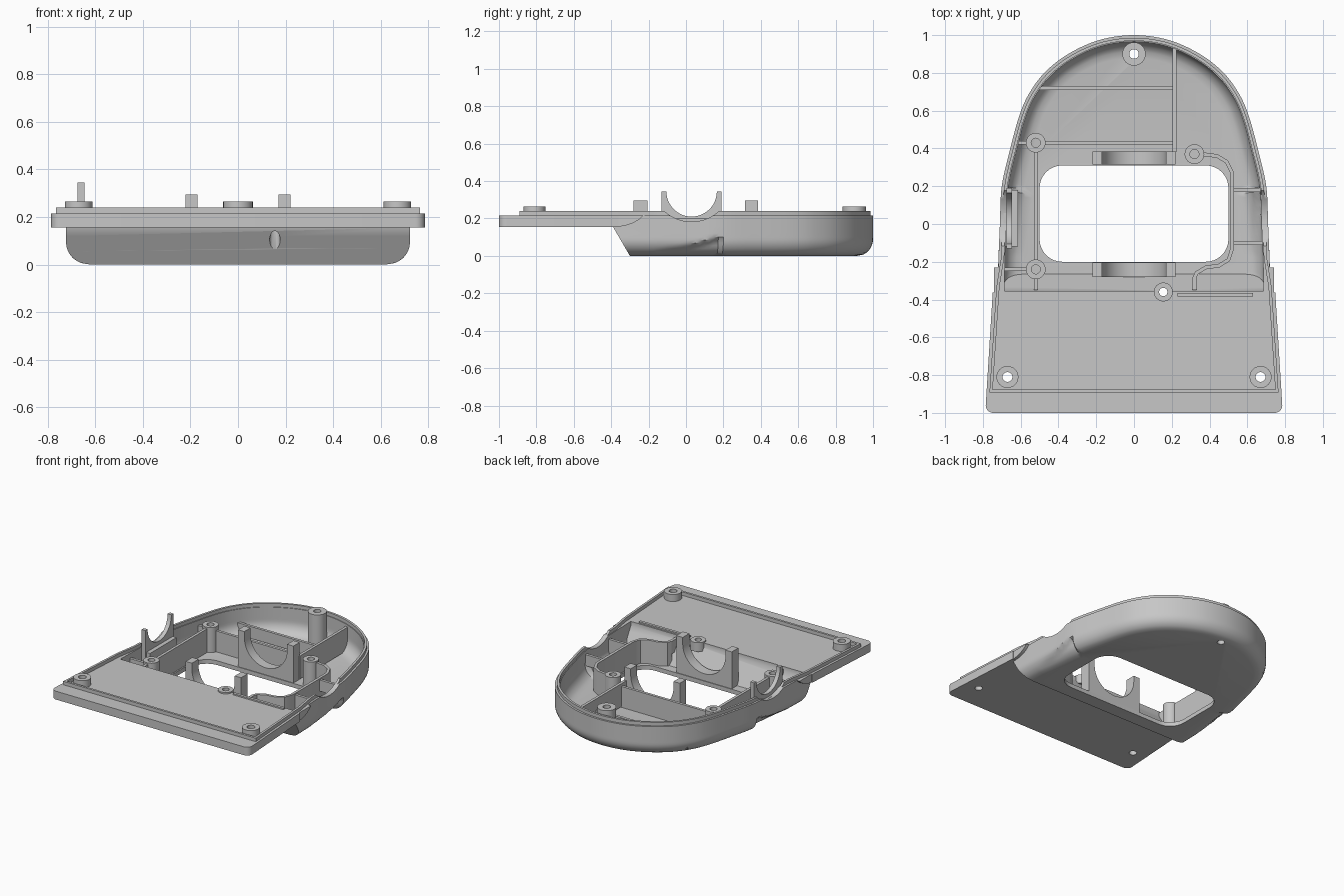
import bpy, bmesh, math
from mathutils import Vector

cube = bpy.data.objects.get("Cube")
if cube:
    bpy.data.objects.remove(cube)

grey = bpy.data.materials.new("plain_grey")
grey.use_nodes = True
grey.diffuse_color = (0.57, 0.57, 0.57, 1)
grey.node_tree.nodes["Principled BSDF"].inputs["Base Color"].default_value = (0.57, 0.57, 0.57, 1)


def loft(name, rings, closed=False):
    """Skin a list of equal rings; cap the ends, or join last to first."""
    bm = bmesh.new()
    rows = [[bm.verts.new(p) for p in ring] for ring in rings]
    n = len(rows[0])
    pairs = list(zip(rows, rows[1:])) + ([(rows[-1], rows[0])] if closed else [])
    for a, b in pairs:
        for i in range(n):
            j = (i + 1) % n
            bm.faces.new((a[i], a[j], b[j], b[i]))
    if not closed:
        bm.faces.new(rows[0])
        bm.faces.new(rows[-1])
    bmesh.ops.recalc_face_normals(bm, faces=bm.faces)
    mesh = bpy.data.meshes.new(name)
    bm.to_mesh(mesh)
    bm.free()
    mesh.materials.append(grey)
    ob = bpy.data.objects.new(name, mesh)
    bpy.context.collection.objects.link(ob)
    return ob


def prism(name, pts, lo, hi, axis="z"):
    place = {"x": lambda a, b, c: (c, a, b), "y": lambda a, b, c: (a, c, b), "z": lambda a, b, c: (a, b, c)}[axis]
    return loft(name, [[place(a, b, c) for a, b in pts] for c in (lo, hi)])


def circle(x, y, r, n=32):
    return [(x + r * math.cos(math.tau * i / n), y + r * math.sin(math.tau * i / n)) for i in range(n)]


def rounded(x0, x1, y0, y1, r, n=8):
    pts = []
    for k, (x, y) in enumerate([(x1 - r, y1 - r), (x0 + r, y1 - r), (x0 + r, y0 + r), (x1 - r, y0 + r)]):
        for i in range(n + 1):
            a = math.pi / 2 * (k + i / n)
            pts.append((x + r * math.cos(a), y + r * math.sin(a)))
    return pts


def inset(pts, dist):
    """Move each point of an anticlockwise outline inward by dist(y)."""
    out = []
    for i, p in enumerate(pts):
        v, a, b = Vector(p), Vector(pts[i - 1]), Vector(pts[(i + 1) % len(pts)])
        d1, d2 = (v - a).normalized(), (b - v).normalized()
        n1, n2 = Vector((-d1.y, d1.x)), Vector((-d2.y, d2.x))
        out.append(tuple(v + (n1 + n2) / (1 + n1.dot(n2)) * dist(p[1])))
    return out


def ribbon(name, path, z0, z1, half=0.01):
    """Thin upright wall along a path."""
    left, right = [], []
    for i, p in enumerate(path):
        d = (Vector(path[min(i + 1, len(path) - 1)]) - Vector(path[max(i - 1, 0)])).normalized()
        side = Vector((-d.y, d.x)) * half
        left.append(tuple(Vector(p) + side))
        right.append(tuple(Vector(p) - side))
    return prism(name, left + right[::-1], z0, z1)


def tube(name, x, y, r, hole, z0, z1):
    return loft(name, [[(*p, z) for p in circle(x, y, rad)]
                       for rad, z in ((r, z0), (r, z1), (hole, z1), (hole, z0))], closed=True)


def cut(ob, cutters):
    """Subtract each cutter, keeping the part whole if a cut fails."""
    bpy.context.view_layer.objects.active = ob
    for c in cutters:
        c.hide_render = True
        before = ob.data.copy()
        mod = ob.modifiers.new("cut", "BOOLEAN")
        mod.operation, mod.solver, mod.object = "DIFFERENCE", "EXACT", c
        bpy.ops.object.modifier_apply(modifier=mod.name)
        if len(ob.data.polygons) < len(before.polygons) / 2:
            ob.data = before


def cradle_profile(lo, hi, z0, z1, wall, cz):
    """Block with a round U cut from the top."""
    mid, r = (lo + hi) / 2, (hi - lo) / 2 - wall
    arc = [(mid + r * math.cos(math.pi * i / 24), cz - r * math.sin(math.pi * i / 24)) for i in range(25)]
    return [(lo, z0), (hi, z0), (hi, z1), (hi - wall, z1)] + arc + [(lo + wall, z1), (lo, z1)]


# Arched outline: left half smoothed, then mirrored
ctrl = [(0.722, -0.39), (0.718, -0.2), (0.71, 0), (0.7, 0.2), (0.655, 0.4), (0.605, 0.58),
        (0.55, 0.7), (0.465, 0.81), (0.34, 0.905), (0.18, 0.975), (0, 1)]
ext = [Vector(p) for p in [ctrl[0]] + ctrl + [(-0.18, 0.975)]]
half = []
for p0, p1, p2, p3 in zip(ext, ext[1:], ext[2:], ext[3:]):
    for i in range(8):
        t = i / 8
        half.append(tuple(0.5 * (2 * p1 + (p2 - p0) * t + (2 * p0 - 5 * p1 + 4 * p2 - p3) * t ** 2
                                 + (3 * p1 - p0 - 3 * p2 + p3) * t ** 3)))


def mirrored(right):
    return right + [(0, 1)] + [(-x, y) for x, y in reversed(right)]


outline = mirrored(half)


def tray_ring(z, thick=0, floor=0):
    """Outline at height z: rounded lower edge, side grooves and sloping front."""
    h = z - floor

    def dist(y):
        low = min(1, max(0, 1 - h / 0.09))
        d = thick + (0.085 if y > 0.195 else 0.1) * (1 - math.sqrt(1 - low * low))
        if y <= 0.195:
            g = max(0, (y + 0.2) / 0.4)
            d += 0.035 * g * min(1, max(0, (0.04 + 0.07 * g * g - h) / 0.02))
        return d

    front = -0.39 + thick + 0.09 * max(0, 1 - h / 0.155)
    ring = []
    for (x, y), (_, y0) in zip(inset(outline, dist), outline):
        if y0 < -0.1:
            y = -0.1 + (y0 + 0.1) * (-0.1 - front) / 0.29
        ring.append((x, y, z))
    return ring


# Hollow tray
levels = [0.215, 0.155, 0.12, 0.1, 0.085, 0.07, 0.055, 0.04, 0.028, 0.016, 0.007, 0]
outer = [tray_ring(z) for z in reversed(levels)]
inner = [tray_ring(0.215, 0.035, 0.03)] + [tray_ring(z + 0.03, 0.035, 0.03) for z in levels[1:]]
tray = loft("tray_shell", outer + inner)

# Front plate with rounded front corners
corner = [(0.785 - 0.04 + 0.04 * math.sin(a), -0.96 - 0.04 * math.cos(a))
          for a in [math.pi / 2 * i / 6 for i in range(7)]]
right = corner + [(0.748, -0.362)]
plate = prism("front_plate", right + [(-x, y) for x, y in reversed(right)], 0.155, 0.215)

# Raised lip around the whole top
lip_line = mirrored([(0.78, -0.905), (0.742, -0.33)] + [p for p in half if p[1] > -0.2])
lip = loft("top_lip", [[(*p, z) for p in inset(lip_line, lambda y, d=d: d)]
                       for d, z in ((0.014, 0.2), (0.014, 0.24), (0.03, 0.24), (0.03, 0.2))], closed=True)

# Side flanges that fade into the tray
flange = [(-0.38, 0.155), (-0.33, 0.16), (-0.28, 0.177), (-0.25, 0.195), (-0.23, 0.215), (-0.38, 0.215)]
for side, name in ((1, "left"), (-1, "right")):
    prism(name + "_flange", flange, side * 0.7, side * 0.742, "x")

# Openings: window, screw holes and side notches
window = prism("window_cutter", rounded(-0.5, 0.5, -0.2, 0.31, 0.12), -0.1, 0.15)
notch = prism("notch_cutter", circle(0.03, 0.4, 0.217, 64), -1, 1, "x")
back_hole = prism("back_hole_cutter", circle(0, 0.9, 0.025), -0.1, 0.5)
mid_hole = prism("middle_hole_cutter", circle(0.155, -0.36, 0.022), -0.1, 0.5)
front_holes = [prism("front_hole_cutter", circle(s * 0.67, -0.81, 0.026), -0.1, 0.5) for s in (1, -1)]
cut(tray, [window, notch, back_hole, mid_hole])
cut(plate, [mid_hole] + front_holes)
cut(lip, [notch])
for c in [window, notch, back_hole, mid_hole] + front_holes:
    bpy.data.objects.remove(c)

# Screw bosses
for name, x, y, r, hole, z0, z1 in [
        ("back_boss", 0, 0.9, 0.062, 0.025, 0.025, 0.265),
        ("front_left_boss", 0.67, -0.81, 0.058, 0.026, 0.21, 0.265),
        ("front_right_boss", -0.67, -0.81, 0.058, 0.026, 0.21, 0.265),
        ("right_rear_boss", -0.52, 0.43, 0.052, 0.024, 0.025, 0.21),
        ("right_front_boss", -0.52, -0.24, 0.052, 0.024, 0.025, 0.21),
        ("left_rear_boss", 0.32, 0.37, 0.052, 0.024, 0.025, 0.21),
        ("middle_boss", 0.155, -0.36, 0.05, 0.022, 0.16, 0.225)]:
    tube(name, x, y, r, hole, z0, z1)

# Inner ribs
for name, path, z0, z1 in [
        ("rear_rib", [(-0.52, 0.72), (0.21, 0.72)], 0.035, 0.12),
        ("middle_rib", [(-0.47, 0.43), (0.21, 0.43)], 0.025, 0.18),
        ("long_rib", [(0.215, 0.38), (0.215, 0.93)], 0.035, 0.2),
        ("window_rib", [(-0.52, -0.19), (-0.52, 0.38)], 0.025, 0.2),
        ("window_rib_end", [(-0.52, -0.35), (-0.52, -0.28)], 0.11, 0.2),
        ("rear_bridge", [(-0.625, 0.43), (-0.57, 0.43)], 0.04, 0.18),
        ("front_bridge", [(-0.69, -0.24), (-0.57, -0.24)], 0.09, 0.18),
        ("pocket_rear", [(0.52, 0.18), (0.68, 0.18)], 0.11, 0.19),
        ("pocket_front", [(0.52, -0.1), (0.68, -0.1)], 0.09, 0.19),
        ("plate_ridge", [(0.23, -0.375), (0.63, -0.375)], 0.2, 0.225),
        ("curved_rib", [(0.36, 0.37), (0.44, 0.36), (0.49, 0.33), (0.52, 0.27), (0.52, -0.13), (0.5, -0.19),
                        (0.45, -0.22), (0.38, -0.23), (0.33, -0.26), (0.32, -0.29)], 0.025, 0.2),
        ("curved_rib_end", [(0.32, -0.28), (0.32, -0.35)], 0.11, 0.2)]:
    ribbon(name, path, z0, z1)

# Round cradles beside the window and on the right wall
for name, y0, y1 in (("rear_cradle", 0.315, 0.385), ("front_cradle", -0.28, -0.205)):
    prism(name, cradle_profile(-0.22, 0.22, 0.02, 0.295, 0.05, 0.25), y0, y1, "y")
prism("side_cradle", cradle_profile(-0.13, 0.19, 0.12, 0.345, 0.025, 0.345), -0.675, -0.645, "x")
prism("side_cradle_base", [(-0.12, 0.12), (0.18, 0.12), (0.18, 0.185), (-0.12, 0.185)], -0.69, -0.615, "x")

# Smooth shading with sharp edges kept
bpy.ops.object.select_all(action="DESELECT")
for ob in bpy.context.scene.objects:
    if ob.type == "MESH" and grey.name in ob.data.materials:
        ob.select_set(True)
        bpy.context.view_layer.objects.active = ob
bpy.ops.object.shade_smooth_by_angle(angle=math.radians(32))
